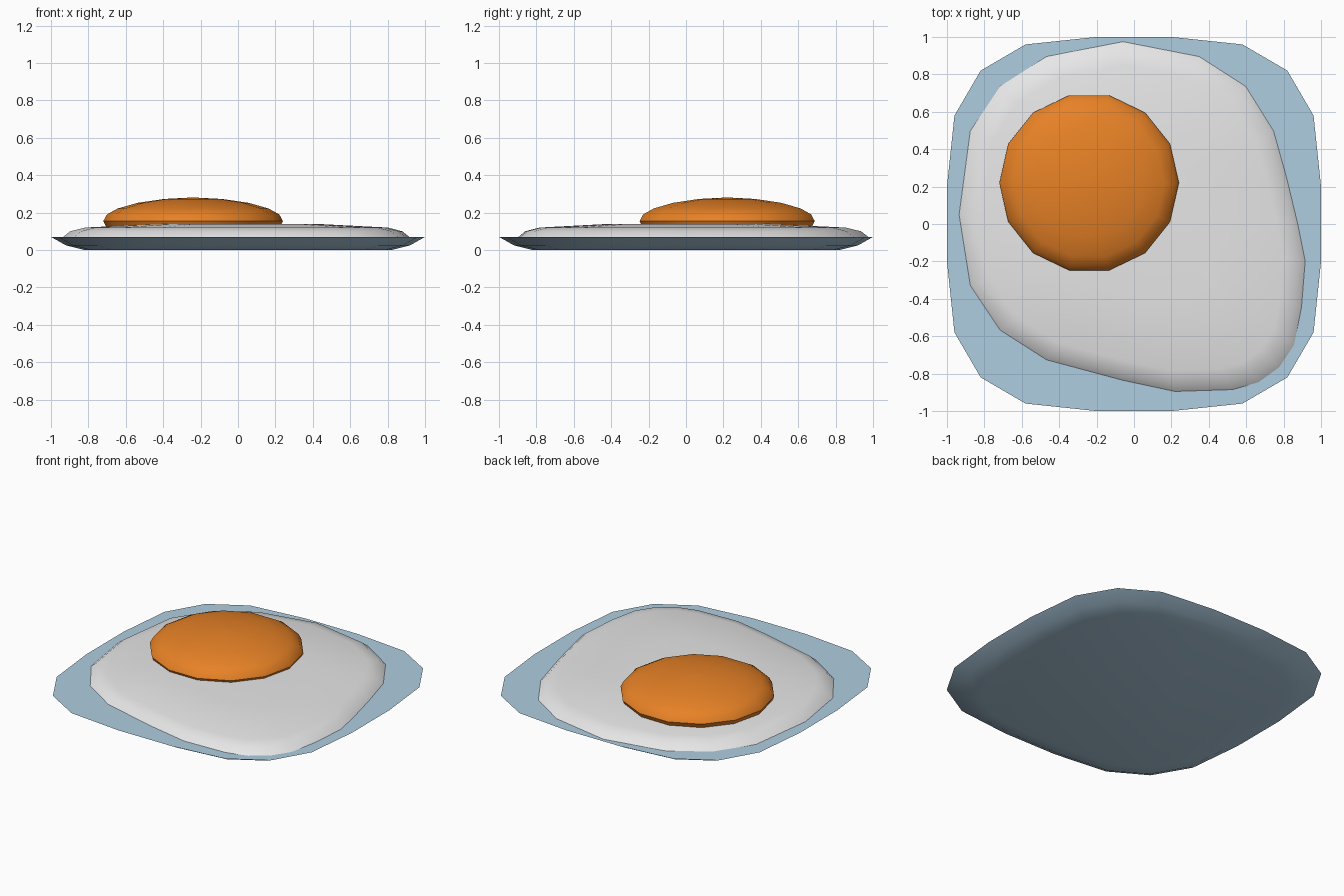
import bpy, bmesh, math

if "Cube" in bpy.data.objects:
    bpy.data.objects.remove(bpy.data.objects["Cube"])


def material(name, rgb):
    m = bpy.data.materials.new(name)
    m.diffuse_color = (*rgb, 1)
    m.use_nodes = True
    m.node_tree.nodes["Principled BSDF"].inputs["Base Color"].default_value = m.diffuse_color
    return m


def lofted(name, rings, mat, angle):
    """Skin a stack of rings (lists of xyz, bottom to top) and cap both ends."""
    bm = bmesh.new()
    loops = [[bm.verts.new(p) for p in ring] for ring in rings]
    for low, high in zip(loops, loops[1:]):
        n = len(low)
        for i in range(n):
            j = (i + 1) % n
            bm.faces.new((low[i], low[j], high[j], high[i]))
    bm.faces.new(loops[0][::-1])
    bm.faces.new(loops[-1])
    mesh = bpy.data.meshes.new(name)
    bm.to_mesh(mesh)
    bm.free()
    mesh.materials.append(mat)
    ob = bpy.data.objects.new(name, mesh)
    bpy.context.collection.objects.link(ob)
    bpy.ops.object.select_all(action='DESELECT')
    ob.select_set(True)
    bpy.context.view_layer.objects.active = ob
    bpy.ops.object.shade_smooth_by_angle(angle=math.radians(angle))
    return ob


def scaled(outline, profile, cx=0, cy=0):
    return [[(cx + (x - cx) * s, cy + (y - cy) * s, z) for x, y in outline]
            for s, z in profile]


blue = material("plate_blue", (0.43, 0.61, 0.75))
white = material("egg_white", (0.8, 0.8, 0.8))
orange = material("yolk_orange", (0.83, 0.23, 0.02))

# Plate: rounded square made from one corner turned four times
corner = [(1, .2), (.96, .58), (.82, .82), (.58, .96), (.2, 1)]
outline = []
for k in range(4):
    for x, y in corner:
        for _ in range(k):
            x, y = -y, x
        outline.append((x, y))
lofted("plate", scaled(outline, [(.82, 0), (.92, .025), (1, .07)]), blue, 40)

# Egg white: irregular puddle with a soft rim and slightly domed top
puddle = [(.92, -.2), (.88, 0), (.82, .25), (.75, .5), (.6, .74), (.35, .9),
          (-.06, .98), (-.47, .9), (-.72, .74), (-.88, .5), (-.94, .05),
          (-.88, -.33), (-.72, -.57), (-.47, -.73), (-.06, -.84), (.22, -.9),
          (.53, -.89), (.67, -.85), (.78, -.77), (.86, -.65), (.9, -.45)]
lofted("egg_white", scaled(puddle, [(1, .066), (.955, .1), (.87, .12), (.45, .14)]),
       white, 50)

# Yolk: flattened fourteen-sided dome
circle = [(-.24 + .48 * math.cos(i * math.tau / 14),
           .22 + .48 * math.sin(i * math.tau / 14)) for i in range(14)]
dome = [(.96, .115), (1, .155), (.96, .19), (.84, .222), (.62, .252),
        (.32, .273), (.04, .28)]
lofted("yolk", scaled(circle, dome, -.24, .22), orange, 50)
